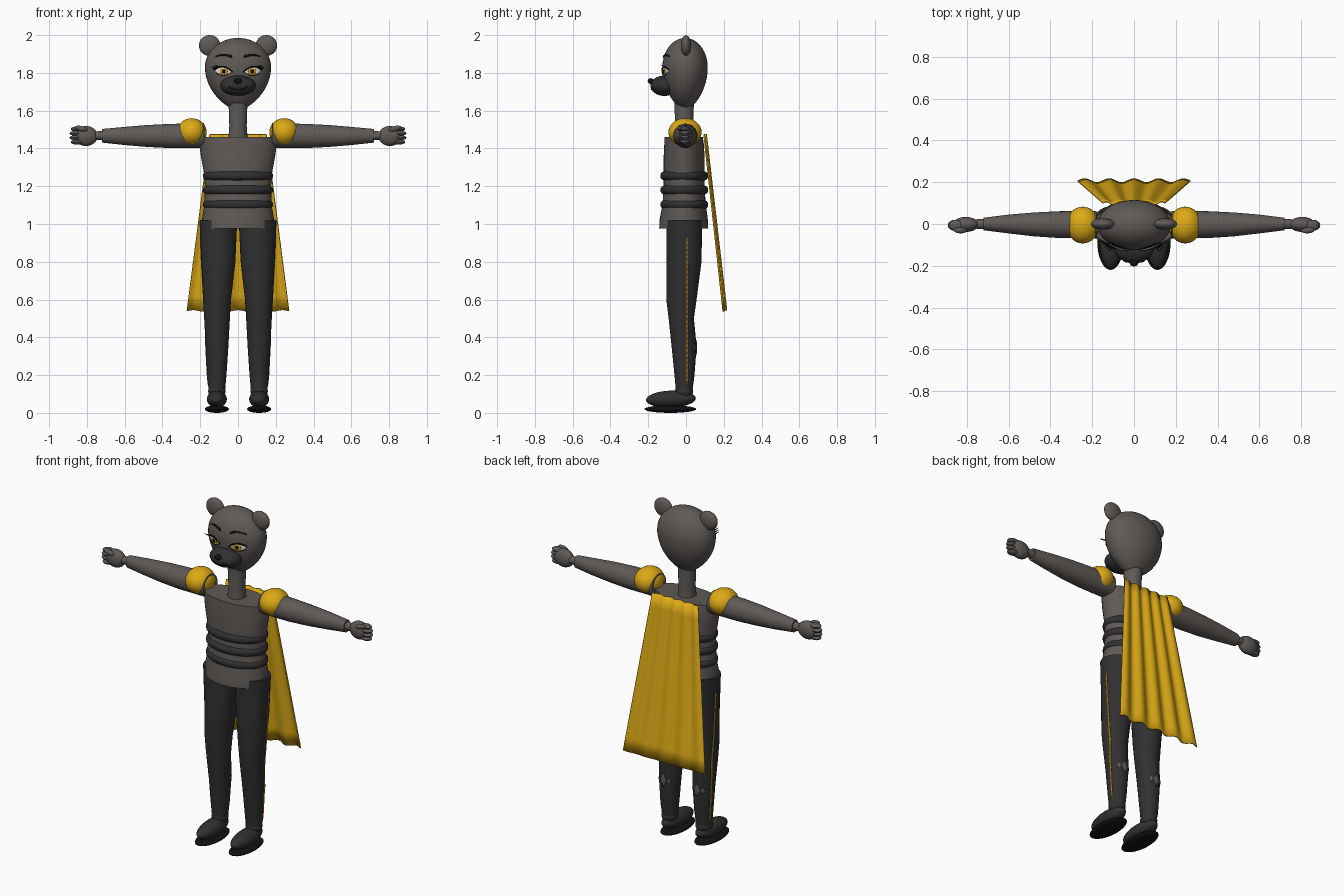
import bpy
import bmesh
from math import sin, cos, pi, sqrt, radians
from mathutils import Vector, Matrix

if "Cube" in bpy.data.objects:
    bpy.data.objects.remove(bpy.data.objects["Cube"])


def material(name, color):
    m = bpy.data.materials.new(name)
    m.use_nodes = True
    m.diffuse_color = (*color, 1)
    m.node_tree.nodes["Principled BSDF"].inputs["Base Color"].default_value = (*color, 1)
    return m


GREY = material("warm_grey", (0.115, 0.102, 0.095))
DARK = material("charcoal", (0.03, 0.03, 0.03))
BLACK = material("black", (0.006, 0.006, 0.006))
GOLD = material("gold", (0.72, 0.40, 0.008))
WHITE = material("white", (0.8, 0.8, 0.78))


def finish(name, bm, mat, mirror=False, thick=0, angle=40):
    bmesh.ops.recalc_face_normals(bm, faces=bm.faces)
    mesh = bpy.data.meshes.new(name)
    bm.to_mesh(mesh)
    bm.free()
    mesh.materials.append(mat)
    mesh.shade_smooth()
    mesh.set_sharp_from_angle(angle=radians(angle))
    ob = bpy.data.objects.new(name, mesh)
    bpy.context.collection.objects.link(ob)
    if thick:
        solid = ob.modifiers.new("thickness", 'SOLIDIFY')
        solid.thickness = thick
        solid.offset = 0
    if mirror:
        ob.modifiers.new("mirror", 'MIRROR')
    return ob


def sheet(name, rows, mat, wrap=False, loop=False, caps=False, **kw):
    """Skin a grid of points; wrap closes each row, loop joins last row to first."""
    bm = bmesh.new()
    grid = [[bm.verts.new(p) for p in row] for row in rows]
    n = len(grid[0])
    for a, b in zip(grid, grid[1:] + (grid[:1] if loop else [])):
        for j in range(n if wrap else n - 1):
            k = (j + 1) % n
            bm.faces.new((a[j], a[k], b[k], b[j]))
    if caps:
        bm.faces.new(grid[0])
        bm.faces.new(grid[-1])
    return finish(name, bm, mat, **kw)


def loft(name, rings, mat, axis='Z', n=32, **kw):
    """Elliptical rings (along, cu, cv, ru, rv) stacked along an axis."""
    rows = []
    for t, cu, cv, ru, rv in rings:
        pts = [(cu + ru * cos(2 * pi * i / n), cv + rv * sin(2 * pi * i / n)) for i in range(n)]
        rows.append([(u, v, t) if axis == 'Z' else (t, u, v) for u, v in pts])
    return sheet(name, rows, mat, wrap=True, caps=True, **kw)


def ball(name, center, radii, mat, turn=None, seg=32, **kw):
    bm = bmesh.new()
    bmesh.ops.create_uvsphere(bm, u_segments=seg, v_segments=seg // 2, radius=1)
    m = Matrix.Translation(center) @ (turn or Matrix()) @ Matrix.Diagonal((*radii, 1))
    bmesh.ops.transform(bm, matrix=m, verts=bm.verts)
    return finish(name, bm, mat, **kw)


def patch(name, outline, surf, lift, mat, mirror=True):
    """Thin plate laid over a surface, filled in shrinking rings."""
    cu = sum(p[0] for p in outline) / len(outline)
    cv = sum(p[1] for p in outline) / len(outline)
    rows = [[surf(cu + (u - cu) * s, cv + (v - cv) * s, lift) for u, v in outline]
            for s in (1, 0.7, 0.35, 0.05)]
    bm = bmesh.new()
    grid = [[bm.verts.new(p) for p in row] for row in rows]
    n = len(outline)
    for a, b in zip(grid, grid[1:]):
        for j in range(n):
            bm.faces.new((a[j], a[(j + 1) % n], b[(j + 1) % n], b[j]))
    bm.faces.new(grid[-1])
    return finish(name, bm, mat, mirror=mirror, thick=0.003)


def stroke(name, path, surf, lift, mat, mirror=True):
    """Painted line of (u, v, half height) points over a surface."""
    rows = [[surf(u, v - h, lift) for u, v, h in path], [surf(u, v + h, lift) for u, v, h in path]]
    return sheet(name, rows, mat, mirror=mirror, thick=0.003)


def lerp(a, b, t):
    return a + (b - a) * t


# Head: egg shape, blunt on top and tapering to the neck
def head_size(z):
    d = z - 1.83
    if d > 0:
        return sqrt(max(0.0, 1 - (d / 0.155) ** 2))
    return max(0.0, 1 - (d / 0.23) ** 2) ** 0.7


def on_head(x, z, lift):
    f = head_size(z)
    return (x, -0.005 - 0.12 * sqrt(max(0.0, f * f - (x / 0.175) ** 2)) - lift, z)


levels = [1.7925 - 0.1925 * cos(pi * i / 28) for i in range(1, 28)]
loft("head", [(z, 0, -0.005, 0.175 * head_size(z), 0.12 * head_size(z)) for z in levels],
     GREY, n=40, angle=70)
loft("neck", [(1.44, 0, -0.01, 0.052, 0.052), (1.52, 0, -0.01, 0.046, 0.047),
              (1.64, 0, -0.01, 0.05, 0.052)], GREY)
ball("ear", (0.15, 0, 1.945), (0.057, 0.027, 0.055), GREY, mirror=True)

# Muzzle, nose and mouth
ball("muzzle", (0, -0.115, 1.732), (0.094, 0.073, 0.054), DARK)
ball("nose", (0, -0.187, 1.757), (0.021, 0.016, 0.015), BLACK, seg=16)


def on_muzzle(x, z, lift):
    d = 1 - (x / 0.094) ** 2 - ((z - 1.732) / 0.054) ** 2
    return (x, -0.115 - 0.073 * sqrt(max(0.0, d)) - lift, z)


stroke("mouth", [(x / 100, 1.712 + x * x * 0.0005, 0.002) for x in range(-5, 6)],
       on_muzzle, 0.002, BLACK, mirror=False)


# Eyes, lashes and brows
def oval(cx, cz, rx, rz, n=24, top=1.0):
    return [(cx + rx * cos(2 * pi * i / n),
             cz + rz * min(top, sin(2 * pi * i / n))) for i in range(n)]


patch("eye_white", oval(0.077, 1.808, 0.044, 0.021), on_head, 0.003, WHITE)
patch("iris", oval(0.075, 1.808, 0.021, 0.021, top=0.75), on_head, 0.005, GOLD)
patch("pupil", oval(0.075, 1.808, 0.009, 0.011), on_head, 0.007, BLACK)
arc = [i / 10 for i in range(-10, 11)]
stroke("upper_lid", [(0.078 + 0.048 * s, 1.832 - 0.02 * s * s + 0.006 * s, 0.004) for s in arc],
       on_head, 0.007, BLACK)
stroke("lower_lid", [(0.077 + 0.04 * s, 1.786 + 0.015 * s * s, 0.0015) for s in arc],
       on_head, 0.006, BLACK)
stroke("eyebrow", [(0.076 + 0.043 * s, 1.895 - 0.009 * s * s, 0.0045 - 0.002 * s) for s in arc],
       on_head, 0.006, BLACK)
for k in range(3):
    x, z = 0.105 + 0.009 * k, 1.829 - 0.005 * k
    root, tip = Vector(on_head(x, z, 0.005)), Vector((x + 0.017, -0.135 + 0.01 * k, z + 0.014))
    side = Vector((0.003, 0, -0.003))
    sheet("eyelash", [[root - side, root + side], [tip - side * 0.1, tip + side * 0.1]],
          BLACK, mirror=True, thick=0.002)

# Torso with three padded waist bands
loft("torso", [(0.975, 0, -0.012, 0.188, 0.13), (1.03, 0, -0.012, 0.19, 0.127),
               (1.1, 0, -0.01, 0.178, 0.115), (1.2, 0, -0.01, 0.175, 0.108),
               (1.28, 0, -0.01, 0.182, 0.108), (1.36, 0, -0.01, 0.197, 0.108),
               (1.42, 0, -0.01, 0.204, 0.105), (1.46, 0, -0.012, 0.204, 0.101)], GREY, n=40)
for z in (1.255, 1.18, 1.103):
    rows = []
    for i in range(48):
        a = 2 * pi * i / 48
        rows.append([((0.163 + 0.023 * cos(b)) * cos(a), -0.009 + (0.104 + 0.023 * cos(b)) * sin(a),
                      z + 0.024 * sin(b)) for b in (2 * pi * j / 14 for j in range(14))])
    sheet("waist_band", rows, DARK, wrap=True, loop=True, angle=80)

# Arms, shoulder pads and hands
loft("arm", [(0.18, -0.003, 1.468, 0.066, 0.066), (0.36, -0.003, 1.466, 0.064, 0.064),
             (0.48, -0.002, 1.466, 0.057, 0.058), (0.6, 0, 1.466, 0.045, 0.048),
             (0.72, 0, 1.467, 0.03, 0.036)], GREY, axis='X', mirror=True)
ball("shoulder_pad", (0.245, -0.005, 1.486), (0.079, 0.088, 0.074), GOLD, mirror=True)
loft("wrist", [(0.71, 0, 1.468, 0.024, 0.024), (0.775, 0, 1.468, 0.022, 0.022)],
     GREY, axis='X', mirror=True, n=20)
ball("palm", (0.805, -0.002, 1.466), (0.062, 0.036, 0.053), GREY, mirror=True)
for k in range(4):
    ball("finger", (0.86 - 0.006 * abs(k - 1.5), -0.006, 1.434 + 0.023 * k),
         (0.035, 0.026, 0.0135), GREY, seg=16, mirror=True)
ball("thumb", (0.83, -0.03, 1.505), (0.034, 0.015, 0.014), GREY,
     turn=Matrix.Rotation(radians(-15), 4, 'Y'), seg=16, mirror=True)

# Trouser legs with a calf bulge
LEG = [(0.1, 0.112, -0.01, 0.042, 0.042), (0.2, 0.112, -0.008, 0.051, 0.053),
       (0.35, 0.111, -0.01, 0.06, 0.066), (0.5, 0.111, -0.025, 0.068, 0.067),
       (0.6, 0.111, -0.024, 0.074, 0.08), (0.8, 0.104, -0.011, 0.09, 0.093),
       (1.02, 0.104, -0.009, 0.1, 0.095)]
loft("leg", LEG, DARK, mirror=True)


def leg_at(z):
    for a, b in zip(LEG, LEG[1:]):
        if z <= b[0]:
            t = (z - a[0]) / (b[0] - a[0])
            return [lerp(p, q, t) for p, q in zip(a, b)][1:]
    return LEG[-1][1:]


def leg_side(y, z, lift):
    cx, cy, rx, ry = leg_at(z)
    return (cx + rx * sqrt(max(0.0, 1 - ((y - cy) / ry) ** 2)) + lift, y, z)


def leg_back(x, z, lift):
    cx, cy, rx, ry = leg_at(z)
    return (x, cy + ry * sqrt(max(0.0, 1 - ((x - cx) / rx) ** 2)) + lift, z)


# Side seam stripe and diamond calf patches
heights = [0.15 + 0.78 * i / 30 for i in range(31)]
sheet("leg_stripe", [[leg_side(0.002, z, 0.002), leg_side(0.009, z, 0.002)] for z in heights],
      GOLD, mirror=True, thick=0.003)
for dx, size in ((0, 1), (-0.031, 0.5), (0.031, 0.5)):
    w, h, cx = 0.02 * size, 0.042 * size, 0.112 + dx
    patch("calf_diamond", [(cx - w, 0.345), (cx, 0.345 - h), (cx + w, 0.345), (cx, 0.345 + h)],
          leg_back, 0.002, GREY)

# Shoes
ball("ankle", (0.112, -0.01, 0.115), (0.046, 0.048, 0.04), DARK, mirror=True)
ball("shoe", (0.112, -0.08, 0.073), (0.053, 0.132, 0.045), DARK, mirror=True,
     turn=Matrix.Rotation(radians(2), 4, 'X'))
ball("sole", (0.112, -0.083, 0.02), (0.064, 0.137, 0.02), BLACK, mirror=True)

# Pleated cape flaring toward the hem
cape = []
for r in range(13):
    t = r / 12
    row = []
    for c in range(81):
        s = c / 40 - 1
        fold = cos(2 * pi * s / 0.44)
        row.append((s * lerp(0.15, 0.27, t), lerp(0.101, 0.206, t) + lerp(0.006, 0.009, t) * fold,
                    lerp(1.475, 0.54, t) + 0.004 * t * fold))
    cape.append(row)
sheet("cape", cape, GOLD, thick=0.007)
